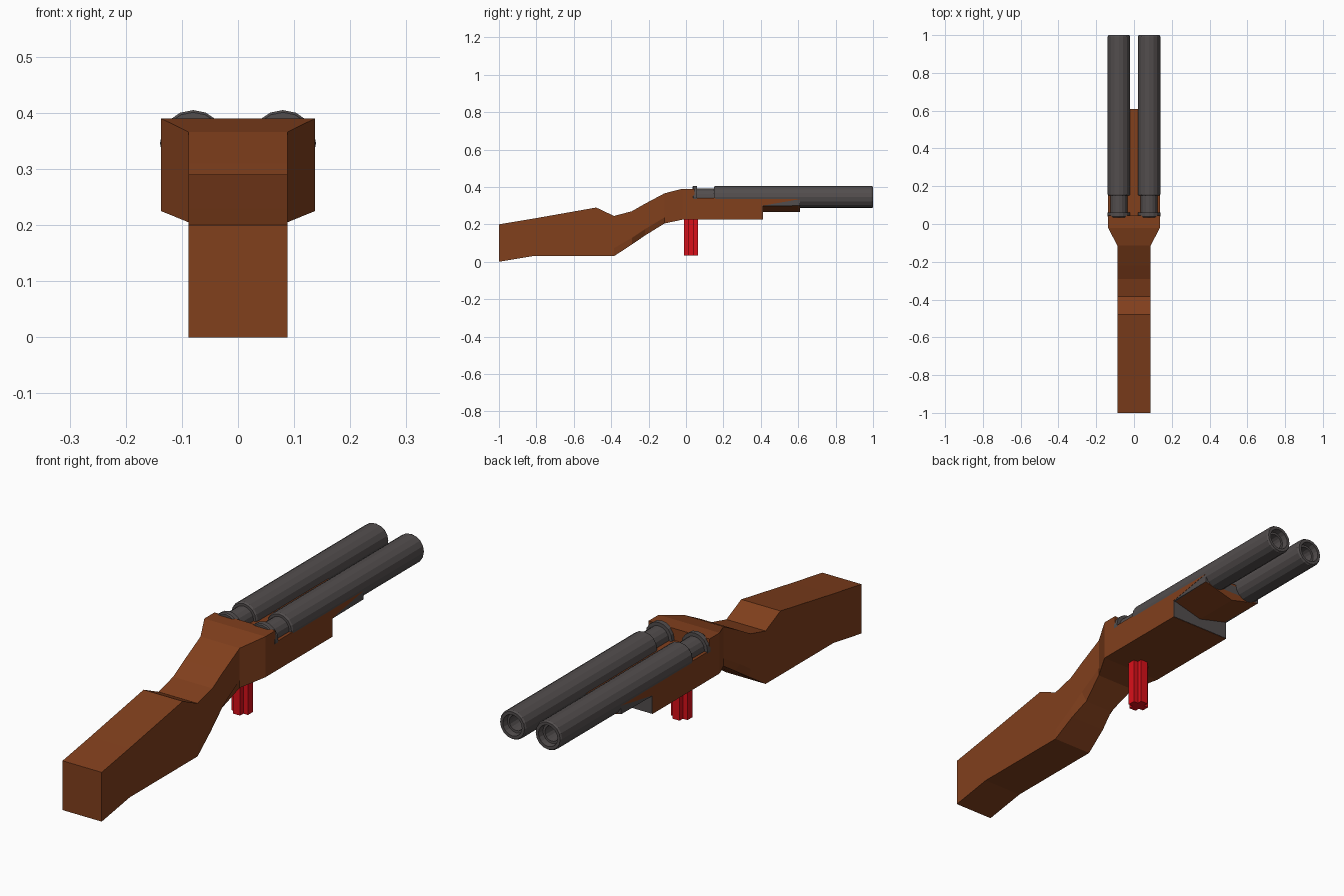
import bpy, bmesh, math

if "Cube" in bpy.data.objects:
    bpy.data.objects.remove(bpy.data.objects["Cube"])


def material(name, rgb):
    m = bpy.data.materials.new(name)
    m.diffuse_color = (*rgb, 1)
    m.use_nodes = True
    m.node_tree.nodes["Principled BSDF"].inputs["Base Color"].default_value = m.diffuse_color
    return m


WOOD = material("wood", (0.22, 0.05, 0.012))
STEEL = material("steel", (0.085, 0.075, 0.075))
RED = material("red", (0.7, 0.005, 0.01))


def finish(name, bm, mat):
    bmesh.ops.recalc_face_normals(bm, faces=bm.faces)
    me = bpy.data.meshes.new(name)
    bm.to_mesh(me)
    bm.free()
    me.materials.append(mat)
    ob = bpy.data.objects.new(name, me)
    bpy.context.collection.objects.link(ob)
    return ob


def loft(name, rings, mat, closed=True):
    """Skin a list of equal-length point rings and cap both ends."""
    bm = bmesh.new()
    vs = [[bm.verts.new(p) for p in r] for r in rings]
    n = len(rings[0])
    for a, b in zip(vs, vs[1:]):
        for i in range(n):
            j = (i + 1) % n
            bm.faces.new((a[i], a[j], b[j], b[i]))
    bm.faces.new(vs[0])
    bm.faces.new(vs[-1])
    return finish(name, bm, mat)


def side_prism(name, profile, half, mat):
    """Extrude a (y, z) outline across the width."""
    return loft(name, [[(s * half, y, z) for y, z in profile] for s in (-1, 1)], mat)


# Stock: y, bottom z, top z, half width, half width of underside
stations = [
    (-1.0, 0.0, 0.20, 0.088, 0.088),
    (-0.82, 0.03, 0.23, 0.088, 0.088),
    (-0.48, 0.03, 0.29, 0.088, 0.088),
    (-0.385, 0.03, 0.245, 0.088, 0.088),
    (-0.29, 0.092, 0.27, 0.088, 0.08),
    (-0.22, 0.14, 0.31, 0.088, 0.065),
    (-0.115, 0.205, 0.366, 0.088, 0.088),
    (-0.02, 0.225, 0.39, 0.137, 0.137),
    (0.045, 0.225, 0.39, 0.137, 0.137),
]
rings = []
for y, b, t, w, u in stations:
    m = b + 0.2 * (t - b)
    rings.append([(-u, y, b), (u, y, b), (w, y, m), (w, y, t), (-w, y, t), (-w, y, m)])
loft("stock", rings, WOOD)

# Fore-end with its tapering tip
side_prism("fore_end", [(0.045, 0.225), (0.41, 0.225), (0.41, 0.30),
                        (0.61, 0.335), (0.61, 0.342), (0.045, 0.342)], 0.137, WOOD)
side_prism("fore_end_cap", [(0.41, 0.226), (0.412, 0.226), (0.412, 0.30), (0.41, 0.30)],
           0.136, STEEL)
side_prism("tip_wedge", [(0.41, 0.298), (0.61, 0.30), (0.61, 0.335), (0.41, 0.30)],
           0.136, STEEL)
# Shallow keel under the tip
loft("tip_keel", [[(-0.136, y, 0.30), (0, y, 0.265), (0.136, y, 0.30)]
                  for y in (0.41, 0.61)], WOOD)

# Barrels: collar, neck, tube and recessed bore turned around the y axis
barrel_profile = [
    (0.055, 0.035), (0.059, 0.04), (0.059, 0.06), (0.045, 0.06), (0.045, 0.15),
    (0.055, 0.15), (0.059, 0.157), (0.059, 0.993), (0.055, 1.0), (0.043, 1.0),
    (0.040, 0.975), (0.031, 0.975), (0.029, 0.88),
]
SIDES = 16
for s, label in ((-1, "left"), (1, "right")):
    rings = [[(s * 0.08 + r * math.cos(2 * math.pi * k / SIDES), y,
               0.346 + r * math.sin(2 * math.pi * k / SIDES)) for k in range(SIDES)]
             for r, y in barrel_profile]
    loft("barrel_" + label, rings, STEEL)

# Trigger: cross-shaped bar
a, b = 0.016, 0.037
cross = [(-a, -b), (a, -b), (a, -a), (b, -a), (b, a), (a, a),
         (a, b), (-a, b), (-a, a), (-b, a), (-b, -a), (-a, -a)]
loft("trigger", [[(x, y + 0.027, z) for x, y in cross] for z in (0.033, 0.23)], RED)
